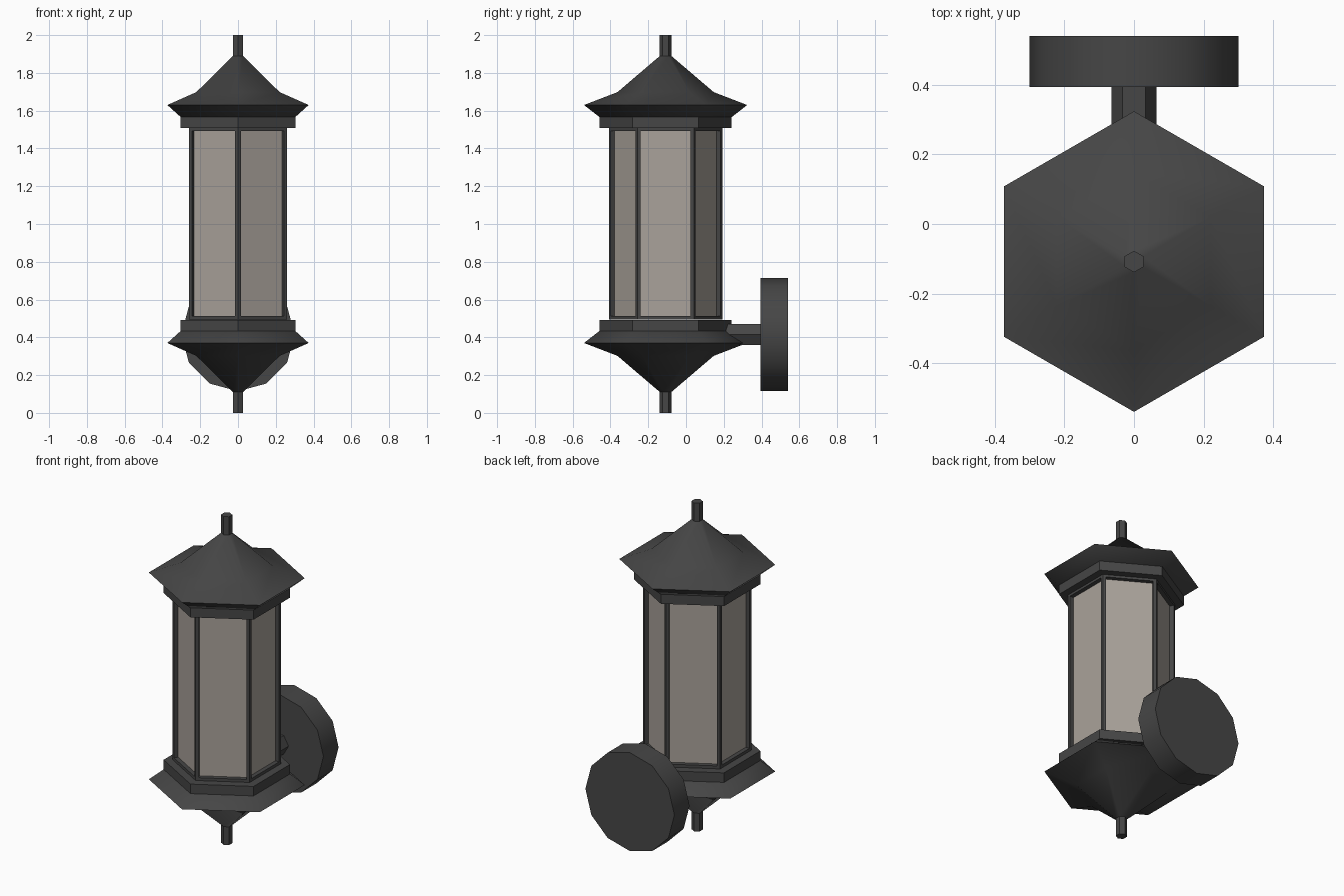
import bpy, bmesh, math
from mathutils import Matrix, Vector

if "Cube" in bpy.data.objects:
    bpy.data.objects.remove(bpy.data.objects["Cube"])

AXIS_Y = -0.108   # lantern axis
PLATE_Z = 0.415   # wall mount height


def material(name, rgb):
    m = bpy.data.materials.new(name)
    m.diffuse_color = (*rgb, 1)
    m.use_nodes = True
    m.node_tree.nodes["Principled BSDF"].inputs["Base Color"].default_value = m.diffuse_color
    return m


metal = material("dark metal", (0.061, 0.061, 0.061))
glass = material("warm grey glass", (0.40, 0.362, 0.325))


def finish(name, bm, mats, smooth=None):
    bmesh.ops.recalc_face_normals(bm, faces=bm.faces)
    me = bpy.data.meshes.new(name)
    bm.to_mesh(me)
    bm.free()
    ob = bpy.data.objects.new(name, me)
    bpy.context.collection.objects.link(ob)
    for m in mats:
        me.materials.append(m)
    if smooth:
        bpy.ops.object.select_all(action='DESELECT')
        ob.select_set(True)
        bpy.context.view_layer.objects.active = ob
        bpy.ops.object.shade_smooth_by_angle(angle=math.radians(smooth))
    return ob


def lathe(bm, profile, sides, start, matrix):
    """Stack polygon rings from (radius, height) pairs and cap the ends."""
    rings = []
    for r, h in profile:
        angles = [start + math.tau * i / sides for i in range(sides)]
        rings.append([bm.verts.new(matrix @ Vector((r * math.cos(a), r * math.sin(a), h)))
                      for a in angles])
    walls = []
    for lo, hi in zip(rings, rings[1:]):
        for i in range(sides):
            j = (i + 1) % sides
            walls.append(bm.faces.new((lo[i], lo[j], hi[j], hi[i])))
    bm.faces.new(rings[0][::-1])
    bm.faces.new(rings[-1])
    return walls


def hex_part(name, profile, flip=False, smooth=None):
    if flip:  # mirror about mid height
        profile = [(r, 2 - h) for r, h in reversed(profile)]
    bm = bmesh.new()
    lathe(bm, profile, 6, math.pi / 2, Matrix.Translation((0, AXIS_Y, 0)))
    finish(name, bm, [metal], smooth)


# roof and matching base: collar, flared cap, finial
for side, flip in (("top", False), ("bottom", True)):
    hex_part(side + "_collar", [(0.35, 1.508), (0.35, 1.566)], flip)
    hex_part(side + "_cap", [(0.35, 1.566), (0.432, 1.63), (0.255, 1.698), (0.03, 1.89)],
             flip, 46)
    hex_part(side + "_finial", [(0.031, 1.87), (0.031, 2.0)], flip)

# lantern body: hexagonal frame with recessed glass panes
bm = bmesh.new()
panes = lathe(bm, [(0.30, 0.495), (0.30, 1.511)], 6, math.pi / 2,
              Matrix.Translation((0, AXIS_Y, 0)))
bmesh.ops.recalc_face_normals(bm, faces=bm.faces)
bmesh.ops.inset_individual(bm, faces=panes, thickness=0.025)
bmesh.ops.inset_individual(bm, faces=panes, thickness=0.0005, depth=-0.025)
for f in panes:
    f.material_index = 1
finish("lantern_body", bm, [metal, glass])

# wall arm and round wall plate, both along +y
along_y = Matrix.Translation((0, 0, PLATE_Z)) @ Matrix.Rotation(-math.pi / 2, 4, 'X')
bm = bmesh.new()
lathe(bm, [(0.065, 0.05), (0.065, 0.40)], 6, 0, along_y)
finish("wall_arm", bm, [metal])
bm = bmesh.new()
lathe(bm, [(0.30, 0.394), (0.30, 0.54)], 12, 0, along_y)
finish("wall_plate", bm, [metal], 46)
